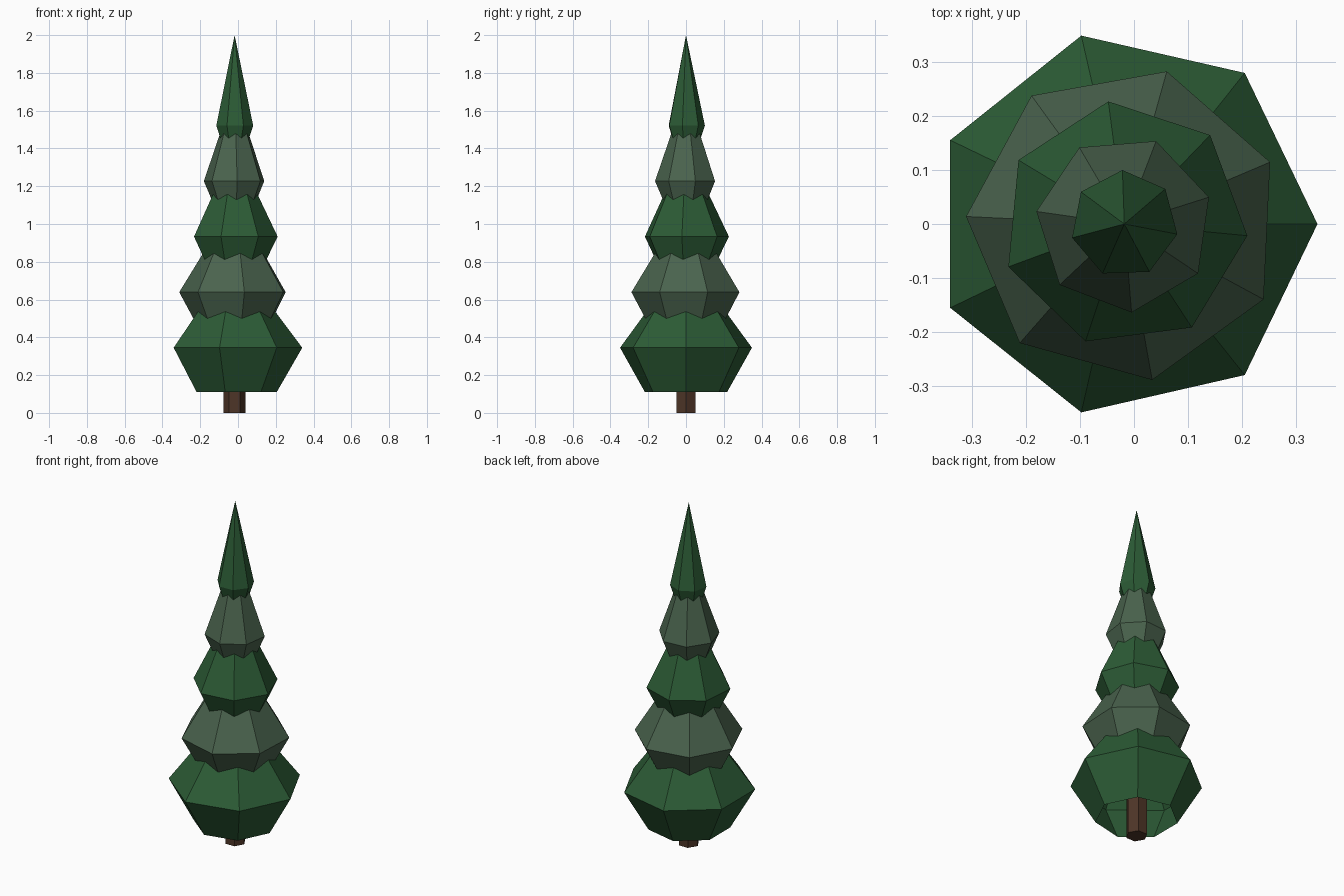
import bpy
import bmesh
from math import cos, sin, pi, radians

if "Cube" in bpy.data.objects:
    bpy.data.objects.remove(bpy.data.objects["Cube"])

CX = -0.018  # tree axis, offset so the heptagon bounds are centred


def material(name, rgb):
    m = bpy.data.materials.new(name)
    m.diffuse_color = (*rgb, 1)
    m.use_nodes = True
    m.node_tree.nodes["Principled BSDF"].inputs["Base Color"].default_value = m.diffuse_color
    return m


def lathe(name, rings, sides, phase, mat, apex=None, cap_top=False, cap_bottom=False):
    """Stack of polygon rings (radius, z), optionally closed by an apex or caps."""
    bm = bmesh.new()
    loops = []
    for r, z in rings:
        loops.append([bm.verts.new((CX + r * cos(phase + 2 * pi * i / sides),
                                    r * sin(phase + 2 * pi * i / sides), z))
                      for i in range(sides)])
    for a, b in zip(loops, loops[1:]):
        for i in range(sides):
            j = (i + 1) % sides
            bm.faces.new((a[i], a[j], b[j], b[i]))
    if apex is not None:
        tip = bm.verts.new((CX, 0, apex))
        for i in range(sides):
            bm.faces.new((loops[-1][i], loops[-1][(i + 1) % sides], tip))
    if cap_top:
        bm.faces.new(loops[-1])
    if cap_bottom:
        bm.faces.new(loops[0][::-1])
    mesh = bpy.data.meshes.new(name)
    bm.to_mesh(mesh)
    bm.free()
    mesh.materials.append(mat)
    obj = bpy.data.objects.new(name, mesh)
    bpy.context.collection.objects.link(obj)
    return obj


green = material("deep_green", (0.025, 0.105, 0.036))
sage = material("sage_green", (0.068, 0.125, 0.075))
bark = material("bark", (0.075, 0.035, 0.02))

# trunk
lathe("trunk", [(0.058, 0), (0.058, 0.45)], 6, 0, bark, cap_top=True, cap_bottom=True)

# foliage tiers: open skirt below the widest ring, cone above, each twisted
for i in range(5):
    r = 0.358 - 0.0645 * i
    z = 0.345 + 0.294 * i
    skirt = 0.235 - 0.03 * i
    lathe(f"foliage_tier_{i + 1}", [(0.623 * r, z - skirt), (r, z)], 7,
          radians(23 * i), sage if i % 2 else green, apex=z + 0.479)
